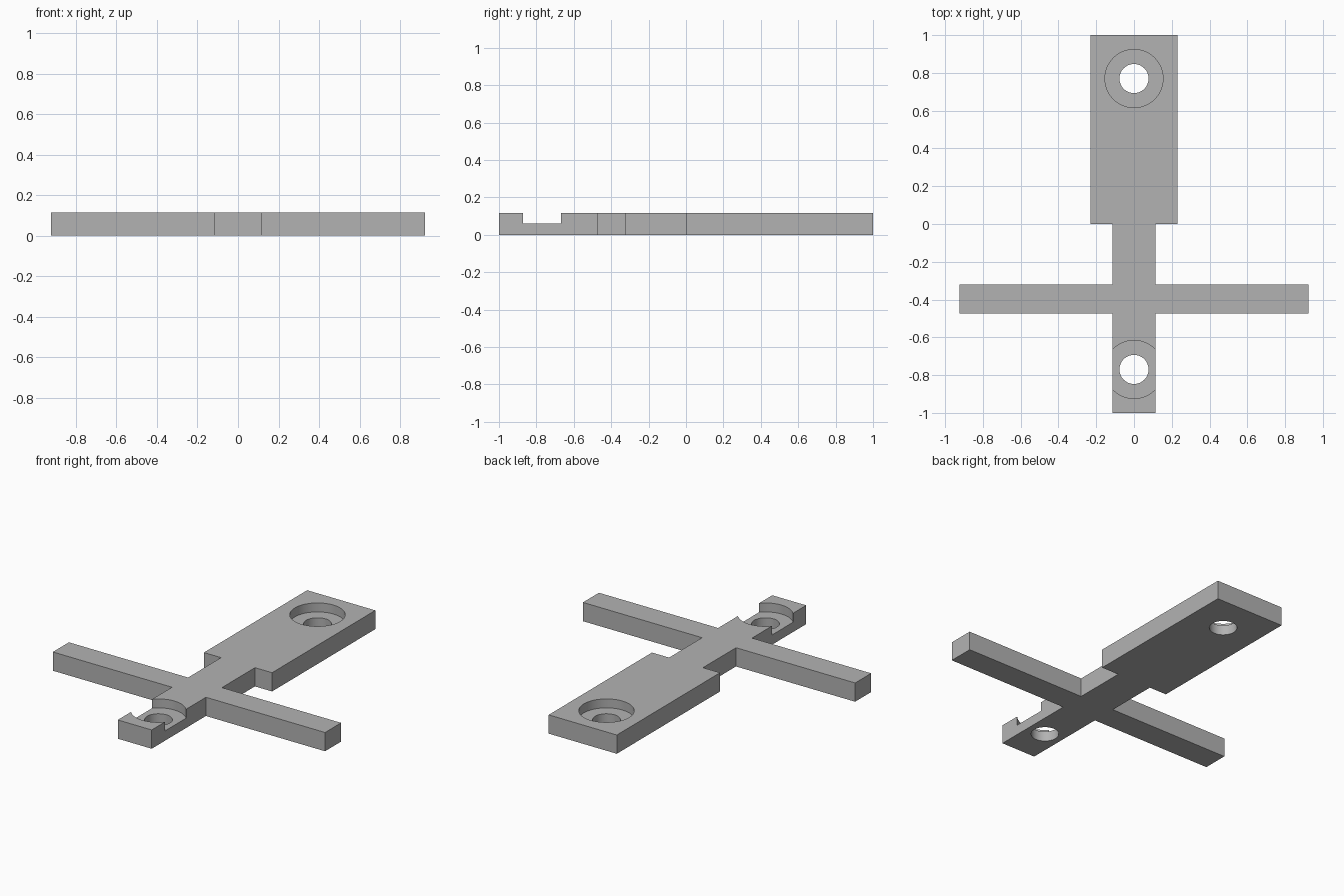
import bpy
import bmesh

cube = bpy.data.objects.get("Cube")
if cube:
    bpy.data.objects.remove(cube, do_unlink=True)

THICK = 0.115
FLOOR = 0.06      # height of the counterbore floor
HOLE_Y = 0.77

grey = bpy.data.materials.new("plain grey")
grey.use_nodes = True
grey.diffuse_color = (0.45, 0.45, 0.45, 1)
grey.node_tree.nodes["Principled BSDF"].inputs["Base Color"].default_value = grey.diffuse_color


def cutter(name, y, radius, bottom):
    """Hidden upright cylinder reaching above the plate."""
    top = THICK + 0.1
    bpy.ops.mesh.primitive_cylinder_add(vertices=64, radius=radius, depth=top - bottom,
                                        location=(0, y, (top + bottom) / 2))
    obj = bpy.context.object
    obj.name = name
    obj.hide_render = True
    obj.hide_set(True)
    return obj


# Cross-shaped plate: right half of the outline, mirrored to the left
half = [(0.115, -1), (0.115, -0.475), (0.923, -0.475), (0.923, -0.32),
        (0.115, -0.32), (0.115, 0), (0.231, 0), (0.231, 1)]
outline = half + [(-x, y) for x, y in reversed(half)]
bm = bmesh.new()
face = bm.faces.new([bm.verts.new((x, y, 0)) for x, y in outline])
solid = bmesh.ops.extrude_face_region(bm, geom=[face])
bmesh.ops.translate(bm, vec=(0, 0, THICK),
                    verts=[v for v in solid["geom"] if isinstance(v, bmesh.types.BMVert)])
bmesh.ops.recalc_face_normals(bm, faces=bm.faces)
mesh = bpy.data.meshes.new("cross_plate")
bm.to_mesh(mesh)
bm.free()
mesh.materials.append(grey)
plate = bpy.data.objects.new("cross_plate", mesh)
bpy.context.collection.objects.link(plate)

# Counterbored screw holes at both ends
for end, y in (("front", -HOLE_Y), ("back", HOLE_Y)):
    for kind, radius, bottom in (("counterbore", 0.154, FLOOR), ("hole", 0.077, -0.1)):
        cut = plate.modifiers.new(f"{end}_{kind}", "BOOLEAN")
        cut.operation = "DIFFERENCE"
        cut.solver = "EXACT"
        cut.object = cutter(f"{end}_{kind}_cutter", y, radius, bottom)

# Apply the cuts, then smooth the round walls
bpy.ops.object.select_all(action="DESELECT")
plate.select_set(True)
bpy.context.view_layer.objects.active = plate
for mod in list(plate.modifiers):
    helper = mod.object
    bpy.ops.object.modifier_apply(modifier=mod.name)
    bpy.data.objects.remove(helper, do_unlink=True)
bpy.ops.object.shade_smooth_by_angle()
